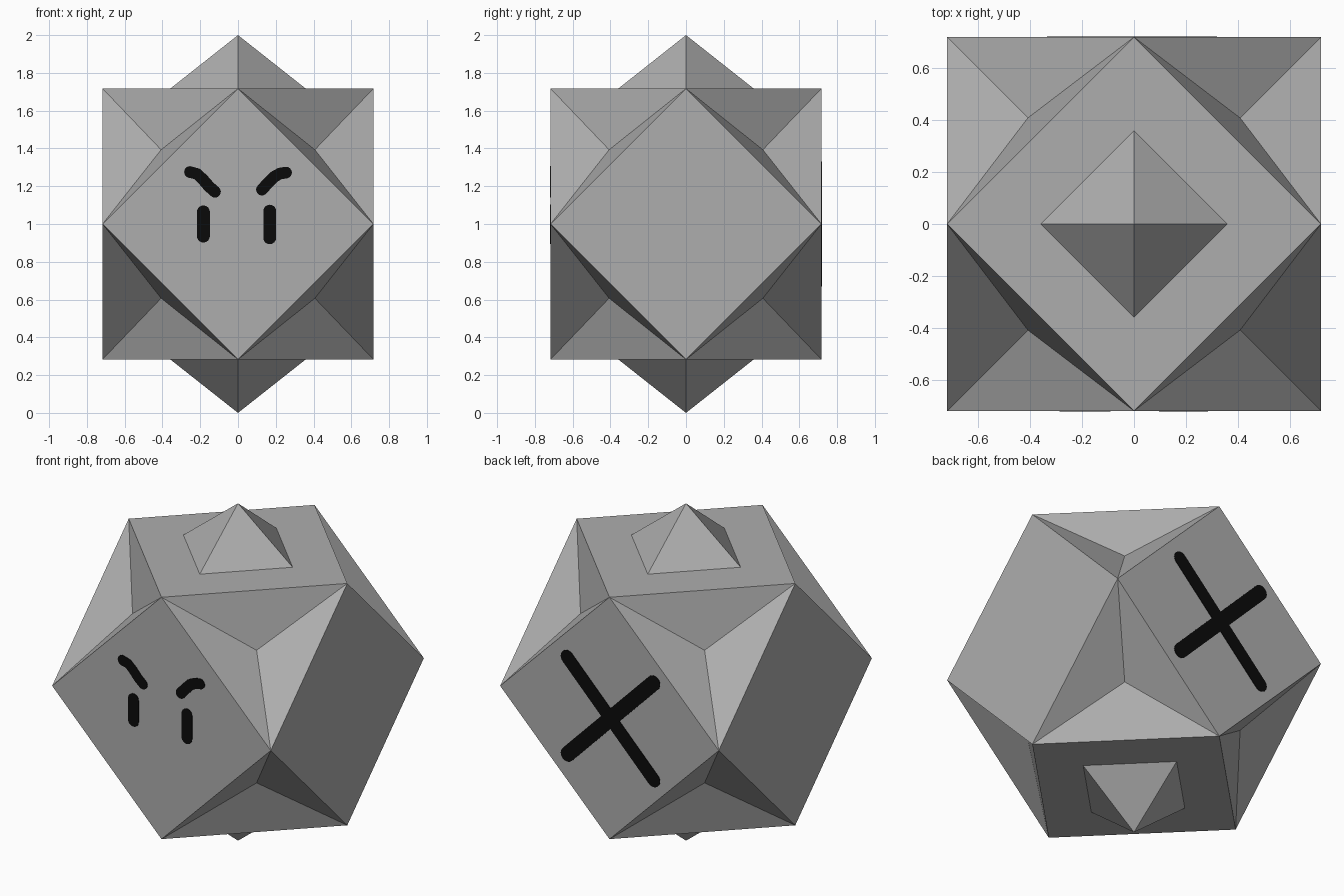
import bpy
import bmesh
import math
from mathutils import Vector

if "Cube" in bpy.data.objects:
    bpy.data.objects.remove(bpy.data.objects["Cube"])

A = 0.717                    # half width of the body
CENTRE = Vector((0, 0, 1))


def material(name, value):
    m = bpy.data.materials.new(name)
    m.diffuse_color = (value, value, value, 1)
    m.use_nodes = True
    m.node_tree.nodes["Principled BSDF"].inputs["Base Color"].default_value = m.diffuse_color
    return m


stone = material("stone_grey", 0.42)
ink = material("ink_black", 0.003)


def finish(bm, name, mat):
    bmesh.ops.recalc_face_normals(bm, faces=bm.faces)
    mesh = bpy.data.meshes.new(name)
    bm.to_mesh(mesh)
    bm.free()
    mesh.materials.append(mat)
    obj = bpy.data.objects.new(name, mesh)
    bpy.context.collection.objects.link(obj)
    return obj


# Body: cuboctahedron whose triangular faces are dented inward
bm = bmesh.new()
for s in (-A, A):
    for t in (-A, A):
        for co in ((s, t, 0), (s, 0, t), (0, s, t)):
            bm.verts.new(co)
bmesh.ops.convex_hull(bm, input=bm.verts)
bmesh.ops.dissolve_limit(bm, angle_limit=0.02, verts=bm.verts, edges=bm.edges)
triangles = [f for f in bm.faces if len(f.verts) == 3]
for v in bmesh.ops.poke(bm, faces=triangles)["verts"]:
    v.co = [math.copysign(d, c) for d, c in zip((0.407, 0.407, 0.393), v.co)]
body = finish(bm, "body", stone)
body.location = CENTRE

# Small four-sided spikes on the top and bottom faces
for name, side in (("top_spike", 1), ("bottom_spike", -1)):
    bm = bmesh.new()
    bmesh.ops.create_cone(bm, cap_ends=True, segments=4, radius1=A / 2,
                          radius2=0, depth=1 - A)
    bmesh.ops.remove_doubles(bm, verts=bm.verts, dist=1e-5)
    spike = finish(bm, name, stone)
    spike.location = CENTRE + Vector((0, 0, side * (1 + A) / 2))
    spike.rotation_euler.x = 0 if side > 0 else math.pi


def stroke(name, points, radius, side):
    """Thin round-ended plate along an x, z path on the front (-1) or back (1)."""
    pts = [Vector(p) for p in points]
    outline = []
    for path in (pts, pts[::-1]):
        for i, p in enumerate(path[:-1]):
            d = (path[i + 1] - path[max(i - 1, 0)]).normalized()
            if i:
                outline.append(p + Vector((d.y, -d.x)) * radius)
        # Round cap at the far end of this pass
        d = path[-1] - path[-2]
        start = math.atan2(d.y, d.x) - math.pi / 2
        for k in range(13):
            a = start + math.pi * k / 12
            outline.append(path[-1] + Vector((math.cos(a), math.sin(a))) * radius)
    bm = bmesh.new()
    y = side * (A - 0.002)
    face = bm.faces.new([bm.verts.new((p.x, y, p.y)) for p in outline])
    new = bmesh.ops.extrude_face_region(bm, geom=[face])["geom"]
    bmesh.ops.translate(bm, vec=(0, side * 0.005, 0),
                        verts=[g for g in new if isinstance(g, bmesh.types.BMVert)])
    return finish(bm, name, ink)


# Eyes and brows on the front
stroke("left_eye", [(-0.183, 0.936), (-0.183, 1.064)], 0.034, -1)
stroke("right_eye", [(0.168, 0.927), (0.168, 1.068)], 0.034, -1)
stroke("left_brow", [(-0.254, 1.275), (-0.217, 1.265), (-0.185, 1.235),
                     (-0.153, 1.198), (-0.122, 1.171)], 0.031, -1)
stroke("right_brow", [(0.127, 1.182), (0.159, 1.218), (0.190, 1.249),
                      (0.222, 1.267), (0.254, 1.272)], 0.031, -1)

# Painted cross on the back
for name, s in (("cross_stroke_a", 1), ("cross_stroke_b", -1)):
    stroke(name, [(-0.29, 1 - s * 0.287), (0.275, 1 + s * 0.287)], 0.043, 1)
